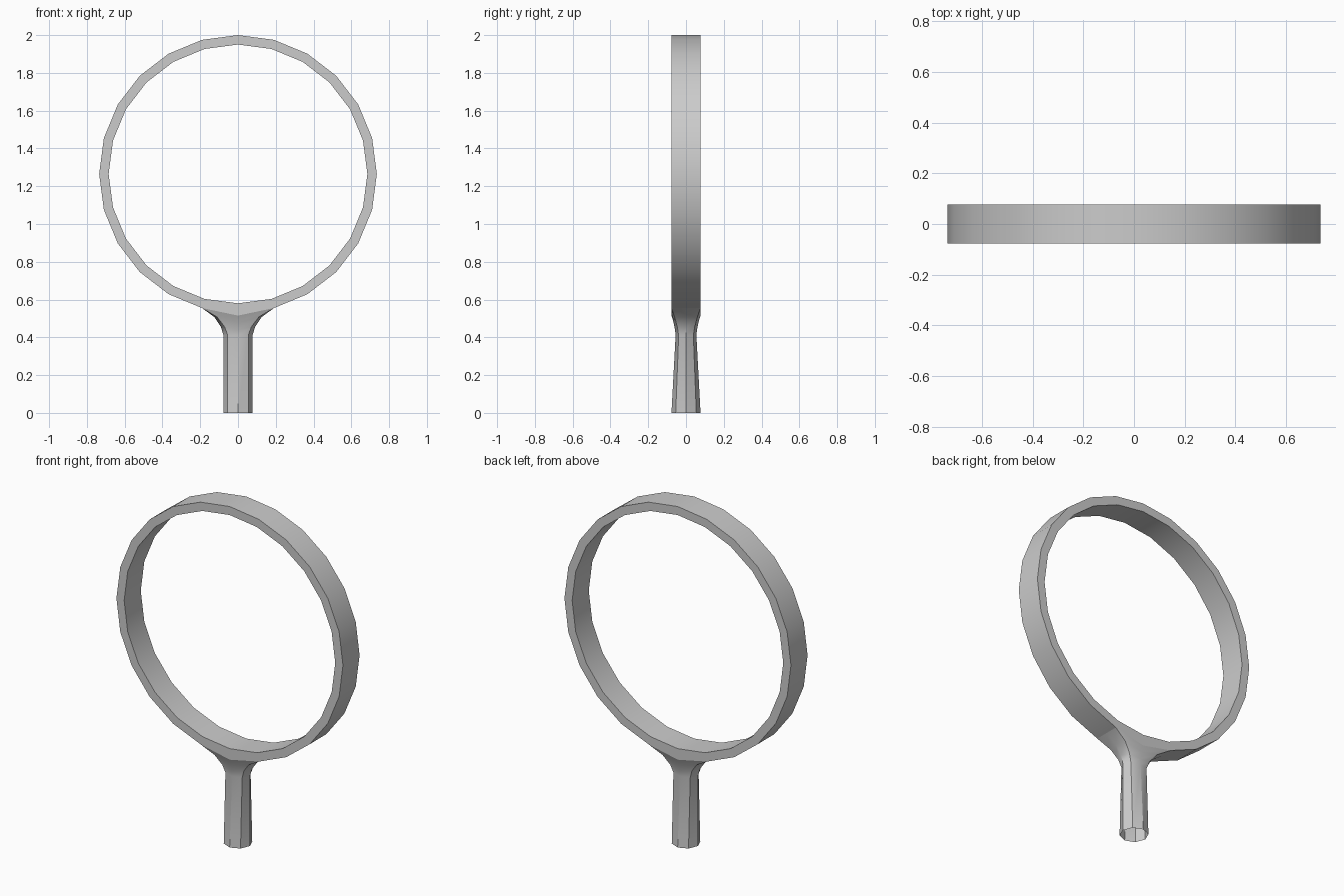
import bpy, bmesh
from math import sin, cos, pi, radians

cube = bpy.data.objects.get("Cube")
if cube:
    bpy.data.objects.remove(cube)

grey = bpy.data.materials.new("plain grey")
grey.use_nodes = True
colour = (0.6, 0.6, 0.6, 1)
grey.diffuse_color = colour
grey.node_tree.nodes["Principled BSDF"].inputs["Base Color"].default_value = colour

SEGMENTS, CENTRE_Z, OUTER, INNER, HALF = 24, 1.265, 0.735, 0.685, 0.077
DIP_Z = 0.515  # lowest point of the hoop, drawn down to the handle


def finish(name, bm):
    mesh = bpy.data.meshes.new(name)
    bm.to_mesh(mesh)
    bm.free()
    mesh.materials.append(grey)
    obj = bpy.data.objects.new(name, mesh)
    bpy.context.collection.objects.link(obj)
    bpy.ops.object.select_all(action='DESELECT')
    obj.select_set(True)
    bpy.context.view_layer.objects.active = obj
    bpy.ops.object.shade_smooth_by_angle(angle=radians(30))
    return obj


# Hoop: rectangular section swept round the y axis, open where the handle joins
bm = bmesh.new()
section = [(OUTER, -HALF), (OUTER, HALF), (INNER, HALF), (INNER, -HALF)]
rings = []
for i in range(SEGMENTS):
    a = 2 * pi * i / SEGMENTS - pi / 2
    ring = []
    for r, y in section:
        z = CENTRE_Z + r * sin(a)
        if i == 0 and r == OUTER:
            z = DIP_Z
        ring.append(bm.verts.new((r * cos(a), y, z)))
    rings.append(ring)
for i in range(SEGMENTS):
    p, q = rings[i], rings[(i + 1) % SEGMENTS]
    for j in range(4):
        if j == 0 and i in (0, SEGMENTS - 1):
            continue
        k = (j + 1) % 4
        bm.faces.new((p[j], p[k], q[k], q[j]))
bmesh.ops.recalc_face_normals(bm, faces=bm.faces)
finish("hoop", bm)

# Handle: open eight-sided tube flaring into the underside of the hoop
join_x = OUTER * sin(2 * pi / SEGMENTS)
join_z = CENTRE_Z - OUTER * cos(2 * pi / SEGMENTS)
D = sin(pi / 4)
# each loop: side x, front y, corner x, corner y, side and corner z, front z
loops = [
    (HALF, HALF, HALF * D, HALF * D, 0, 0),
    (HALF, 0.055, HALF * D, 0.055 * D, 0.41, 0.41),
    (0.09, 0.058, 0.07, 0.046, 0.455, 0.44),
    (0.125, 0.066, 0.11, 0.06, 0.507, 0.48),
    (join_x, HALF, join_x, HALF, join_z, DIP_Z),
]
bm = bmesh.new()
rows = []
for sx, fy, cx, cy, z, fz in loops:
    outline = [(sx, 0, z), (cx, cy, z), (0, fy, fz), (-cx, cy, z),
               (-sx, 0, z), (-cx, -cy, z), (0, -fy, fz), (cx, -cy, z)]
    rows.append([bm.verts.new(p) for p in outline])
for low, high in zip(rows, rows[1:]):
    for i in range(8):
        j = (i + 1) % 8
        bm.faces.new((low[i], low[j], high[j], high[i]))
handle = finish("handle", bm)
# keep the round grip soft although its sides meet at wide angles
bpy.ops.object.shade_smooth_by_angle(angle=radians(60))
